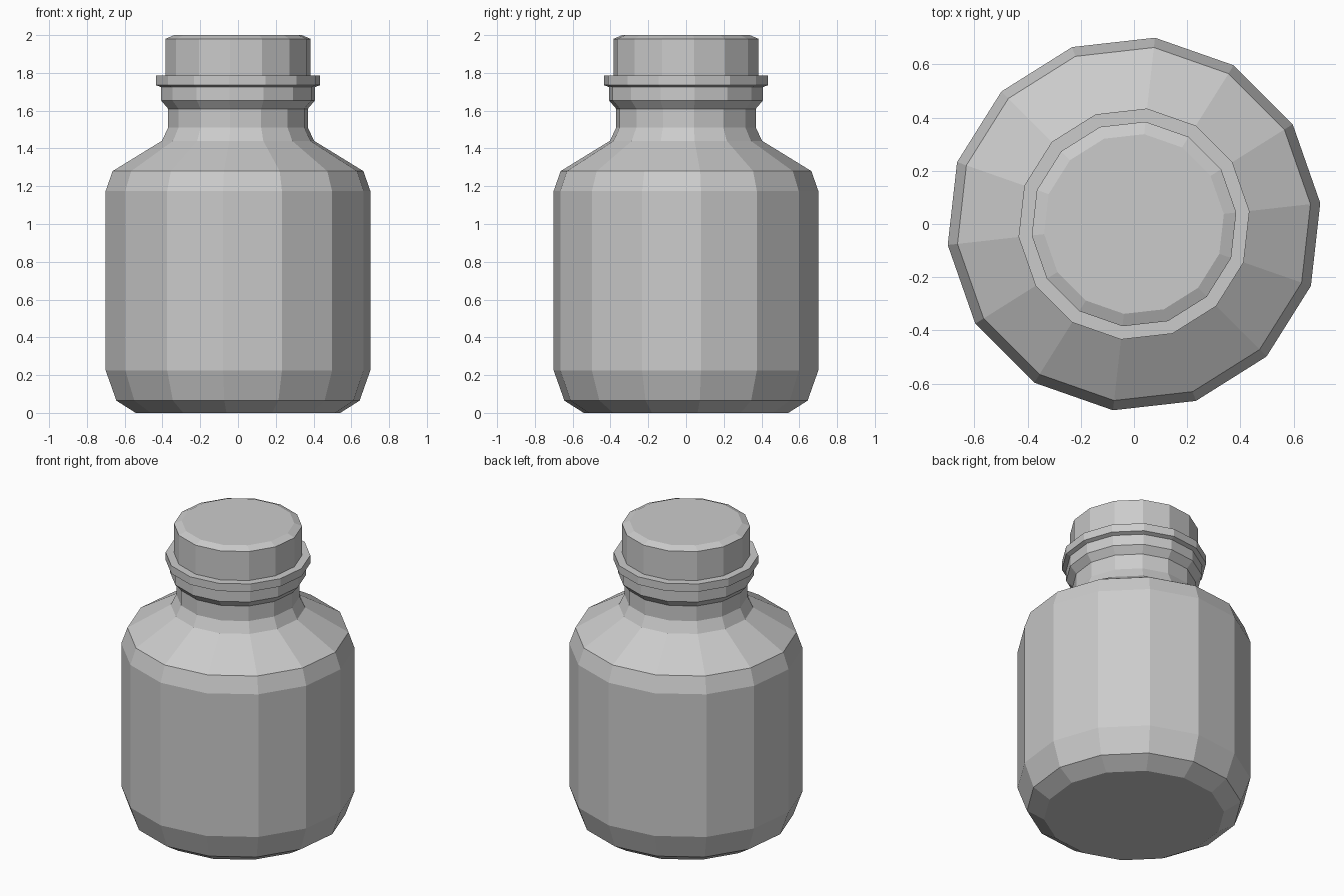
import bpy
import bmesh
from math import cos, sin, tau

cube = bpy.data.objects.get("Cube")
if cube:
    bpy.data.objects.remove(cube, do_unlink=True)

SIDES = 14
TURN = tau / SIDES / 4  # slight twist of the facets

grey = bpy.data.materials.new("light grey")
grey.use_nodes = True
colour = (0.6, 0.6, 0.6, 1)
grey.diffuse_color = colour
grey.node_tree.nodes["Principled BSDF"].inputs["Base Color"].default_value = colour


def lathe(name, profile, close_bottom=False, close_top=False):
    """Revolve (radius, height) pairs into a flat-sided part."""
    bm = bmesh.new()
    rings = []
    for r, z in profile:
        angles = [TURN + tau * i / SIDES for i in range(SIDES)]
        rings.append([bm.verts.new((r * cos(a), r * sin(a), z)) for a in angles])
    for low, high in zip(rings, rings[1:]):
        for i in range(SIDES):
            j = (i + 1) % SIDES
            bm.faces.new((low[i], low[j], high[j], high[i]))
    if close_bottom:
        bm.faces.new(rings[0][::-1])
    if close_top:
        bm.faces.new(rings[-1])
    mesh = bpy.data.meshes.new(name)
    bm.to_mesh(mesh)
    bm.free()
    mesh.materials.append(grey)
    obj = bpy.data.objects.new(name, mesh)
    bpy.context.collection.objects.link(obj)
    return obj


# Jar: chamfered base, straight wall, sloping shoulder and neck
lathe("jar_body", [
    (0.545, 0), (0.648, 0.065), (0.705, 0.225), (0.705, 1.175),
    (0.668, 1.28), (0.406, 1.44), (0.372, 1.51), (0.372, 1.61),
], close_bottom=True)

# Neck collar with its projecting rim
lathe("neck_collar", [
    (0.372, 1.61), (0.411, 1.655), (0.411, 1.725),
    (0.437, 1.735), (0.437, 1.787), (0.387, 1.787),
])

# Lid with a chamfered top edge
lathe("lid", [(0.387, 1.787), (0.387, 1.98), (0.34, 2)], close_top=True)
